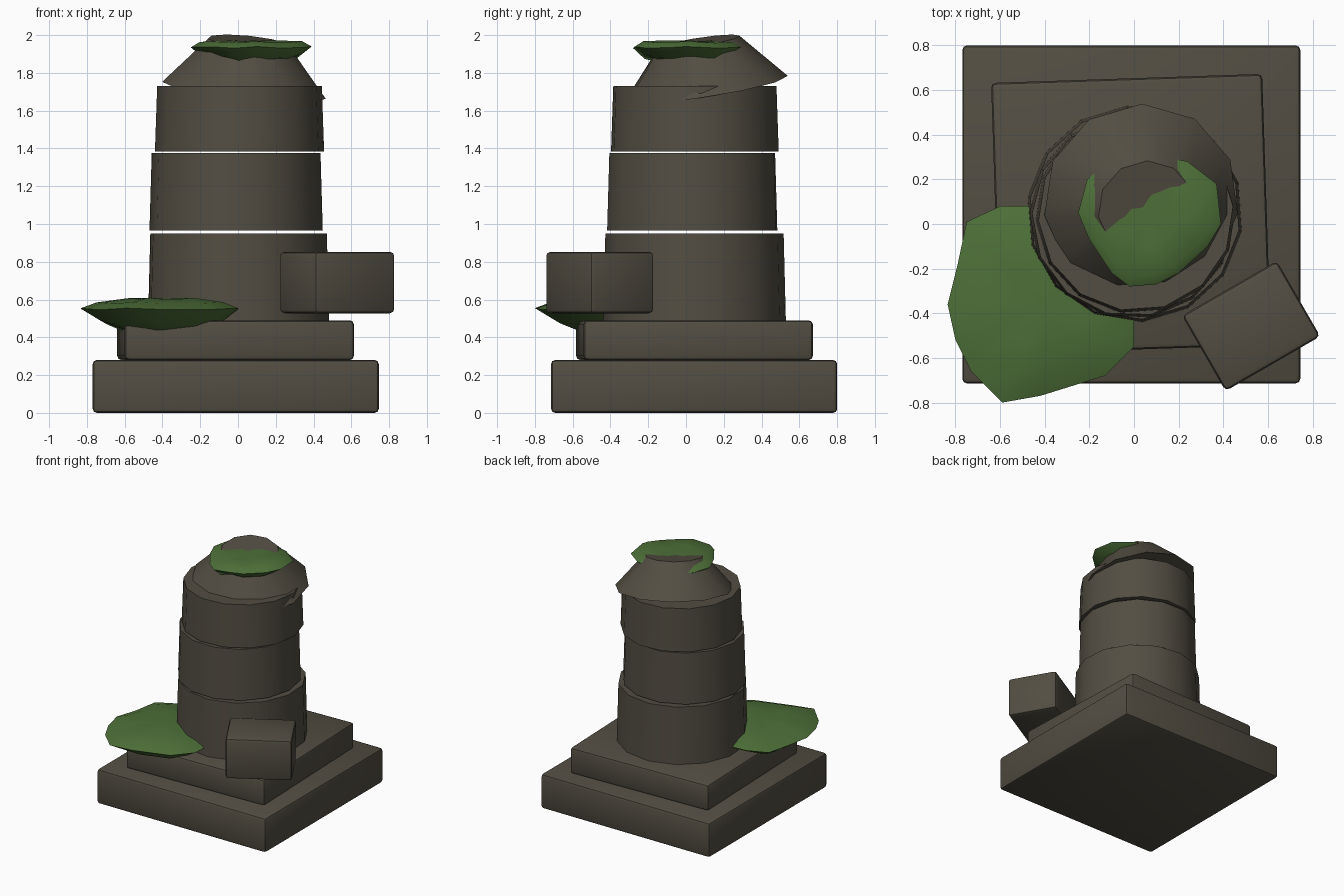
import bpy, bmesh, math
from mathutils import Matrix, Vector

old = bpy.data.objects.get("Cube")
if old:
    bpy.data.objects.remove(old)


def make_material(name, rgb):
    mat = bpy.data.materials.new(name)
    mat.use_nodes = True
    mat.diffuse_color = (*rgb, 1)
    bsdf = next(n for n in mat.node_tree.nodes if n.type == 'BSDF_PRINCIPLED')
    bsdf.inputs["Base Color"].default_value = (*rgb, 1)
    return mat


stone = make_material("weathered stone", (0.085, 0.075, 0.055))
green = make_material("moss green", (0.075, 0.16, 0.04))


def finish(name, bm, mat, angle=40):
    bmesh.ops.recalc_face_normals(bm, faces=bm.faces)
    mesh = bpy.data.meshes.new(name)
    bm.to_mesh(mesh)
    bm.free()
    mesh.materials.append(mat)
    obj = bpy.data.objects.new(name, mesh)
    bpy.context.collection.objects.link(obj)
    bpy.ops.object.select_all(action='DESELECT')
    obj.select_set(True)
    bpy.context.view_layer.objects.active = obj
    bpy.ops.object.shade_smooth_by_angle(angle=math.radians(angle))
    return obj


def block(name, centre, size, turn=0):
    """Stone block with softened edges."""
    bm = bmesh.new()
    bmesh.ops.create_cube(bm, size=1)
    bmesh.ops.scale(bm, vec=size, verts=bm.verts)
    bmesh.ops.bevel(bm, geom=bm.edges[:], offset=0.022, segments=2,
                    profile=0.5, affect='EDGES')
    bm.transform(Matrix.Translation(centre) @ Matrix.Rotation(math.radians(turn), 4, 'Z'))
    return finish(name, bm, stone)


def drum(name, centre, z0, z1, r0, r1, sides, turn=0, up=(0, 0, 1)):
    """Tapered column section, optionally leaning towards a direction."""
    bm = bmesh.new()
    bmesh.ops.create_cone(bm, cap_ends=True, segments=sides,
                          radius1=r0, radius2=r1, depth=z1 - z0)
    lean = Vector((0, 0, 1)).rotation_difference(Vector(up)).to_matrix().to_4x4()
    bm.transform(Matrix.Translation((*centre, (z0 + z1) / 2)) @ lean
                 @ Matrix.Rotation(math.radians(turn), 4, 'Z'))
    return finish(name, bm, stone)


def moss(name, outline, centre, rim_z, layers):
    """Cushion lofted from an outline; layers are (scale, z) from bottom to top."""
    bm = bmesh.new()
    c = Vector(centre)
    rings = []
    for scale, z in layers:
        ring = []
        for i, p in enumerate(outline):
            q = c + (Vector(p) - c) * scale
            wobble = 0.012 * math.sin(2.3 * i) * (1 if z < rim_z else 0.4)
            ring.append(bm.verts.new((q.x, q.y, z + wobble)))
        rings.append(ring)
    n = len(outline)
    for low, high in zip(rings, rings[1:]):
        for i in range(n):
            j = (i + 1) % n
            bm.faces.new((low[i], low[j], high[j], high[i]))
    for ring, z in ((rings[0], layers[0][1]), (rings[-1], layers[-1][1])):
        tip = bm.verts.new((c.x, c.y, z))
        for i in range(n):
            bm.faces.new((ring[i], ring[(i + 1) % n], tip))
    return finish(name, bm, green, 60)


# Stepped plinth and fallen block
block("lower_plinth", (-0.012, 0.043, 0.14), (1.515, 1.515, 0.28))
block("upper_plinth", (-0.013, 0.045, 0.385), (1.215, 1.215, 0.21), 1.9)
block("fallen_block", (0.525, -0.457, 0.69), (0.49, 0.39, 0.325), 30)

# Column drums, slightly shifted from one another
drum("lower_drum", (0.003, 0.045), 0.485, 0.95, 0.485, 0.473, 14, 4)
drum("middle_drum", (-0.01, 0.033), 0.965, 1.375, 0.459, 0.447, 14, 11)
drum("upper_drum", (0.008, 0.047), 1.385, 1.73, 0.449, 0.437, 14, 17)

# Leaning broken cap
drum("broken_cap", (0.045, 0.085), 1.715, 1.965, 0.44, 0.22, 11, 0, (0.105, -0.155, 1))

# Moss cushions
moss("base_moss",
     [(-0.75, 0.01), (-0.6, 0.08), (-0.43, 0.08), (-0.2, 0), (-0.06, -0.18),
      (0, -0.38), (0, -0.55), (-0.13, -0.68), (-0.42, -0.77), (-0.59, -0.8),
      (-0.73, -0.66), (-0.8, -0.52), (-0.835, -0.36), (-0.79, -0.18)],
     (-0.4, -0.36), 0.545,
     [(0.45, 0.43), (0.75, 0.48), (1, 0.55), (0.8, 0.582), (0.4, 0.605)])
moss("cap_moss",
     [(-0.25, 0.05), (-0.21, 0.2), (-0.05, 0.33), (0.1, 0.31), (0.24, 0.28),
      (0.37, 0.18), (0.39, 0), (0.33, -0.1), (0.2, -0.22), (0.1, -0.27),
      (-0.02, -0.28), (-0.1, -0.22), (-0.2, -0.07)],
     (0.06, 0.02), 1.93,
     [(0.5, 1.86), (0.8, 1.885), (1, 1.935), (0.85, 1.963), (0.4, 1.968)])
